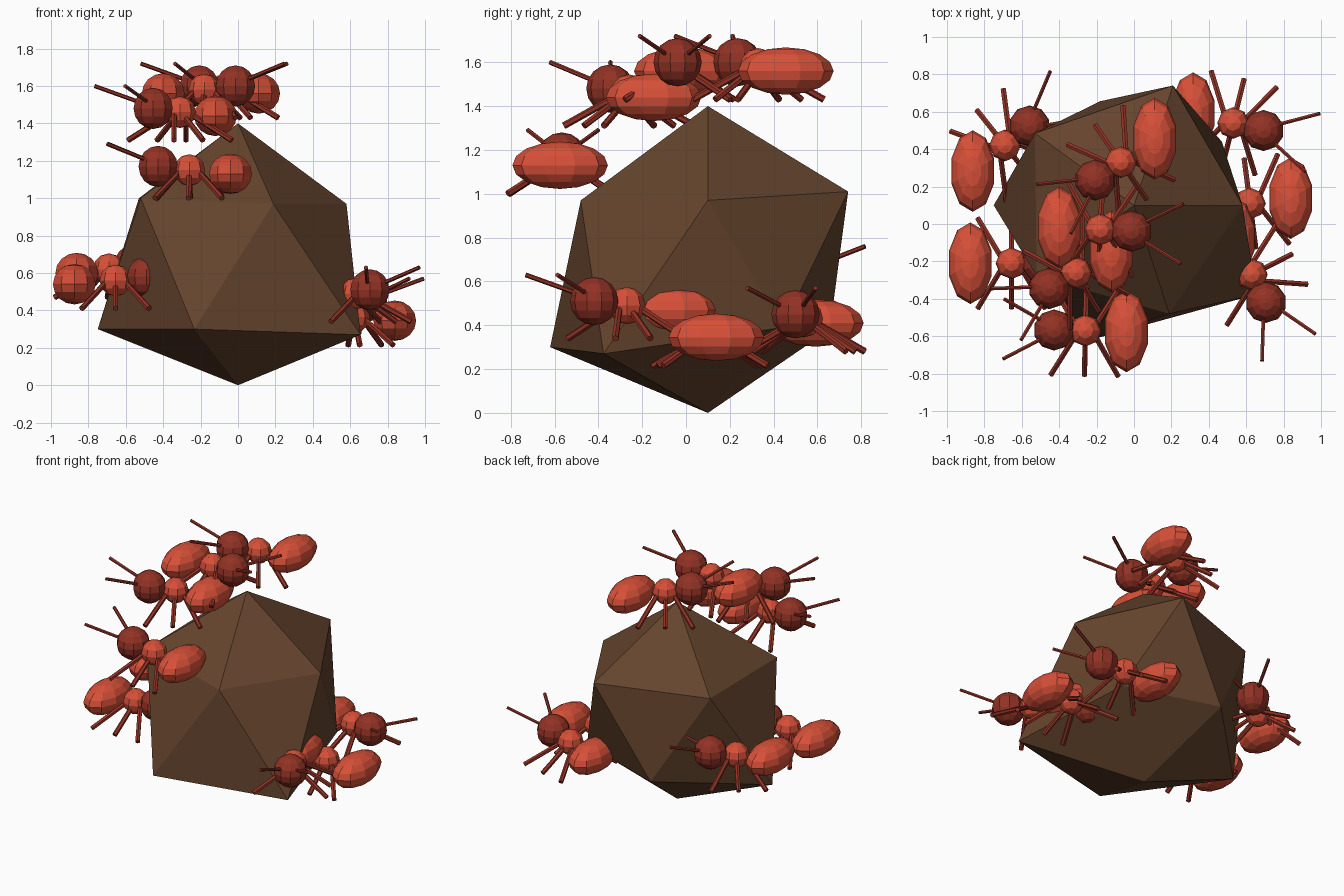
import bpy, bmesh
from math import cos, sin, radians
from mathutils import Vector, Matrix

if "Cube" in bpy.data.objects:
    bpy.data.objects.remove(bpy.data.objects["Cube"])


def material(name, rgb):
    m = bpy.data.materials.new(name)
    m.diffuse_color = (*rgb, 1)
    m.use_nodes = True
    m.node_tree.nodes["Principled BSDF"].inputs["Base Color"].default_value = m.diffuse_color
    return m


EARTH = material("earth", (0.13, 0.058, 0.026))
RED = material("red", (0.68, 0.08, 0.04))
DARK = material("dark_red", (0.29, 0.032, 0.018))


def finish(bm, name, mat):
    bmesh.ops.recalc_face_normals(bm, faces=bm.faces)
    me = bpy.data.meshes.new(name)
    bm.to_mesh(me)
    bm.free()
    me.materials.append(mat)
    ob = bpy.data.objects.new(name, me)
    bpy.context.collection.objects.link(ob)
    return ob


def ball(name, loc, size, mat, seg, rings):
    bm = bmesh.new()
    bmesh.ops.create_uvsphere(bm, u_segments=seg, v_segments=rings, radius=1,
                              matrix=Matrix.LocRotScale(loc, None, Vector(size)))
    return finish(bm, name, mat)


def rods(name, pairs, radius, mat, sides=6):
    bm = bmesh.new()
    for a, b in pairs:
        d = b - a
        m = Matrix.Translation((a + b) / 2) @ d.to_track_quat('Z', 'Y').to_matrix().to_4x4()
        bmesh.ops.create_cone(bm, cap_ends=True, segments=sides, radius1=radius,
                              radius2=radius, depth=d.length, matrix=m)
    return finish(bm, name, mat)


# Uneven twenty-sided lump: two rings of (radius, height) plus two poles
def lump():
    lower = [(.81, .27), (.757, .30), (.75, .30), (.585, .38), (.58, .39)]
    upper = [(.61, .97), (.643, 1.0), (.655, 1.0), (.673, 1.01), (.58, .97)]
    bm = bmesh.new()

    def ring(pts, start):
        out = []
        for i, (r, z) in enumerate(pts):
            a = radians(start - 72 * i)
            out.append(bm.verts.new((r * cos(a), 0.1 + r * sin(a), z)))
        return out

    lo, up = ring(lower, -36), ring(upper, -72)
    bot, top = bm.verts.new((0, 0.1, 0)), bm.verts.new((0, 0.1, 1.4))
    for i in range(5):
        j = (i + 1) % 5
        for f in ((bot, lo[i], lo[j]), (lo[i], lo[j], up[i]),
                  (up[i], up[j], lo[j]), (top, up[i], up[j])):
            bm.faces.new(f)
    finish(bm, "earth_lump", EARTH)


# One ant: thorax position and heading
def ant(n, thorax, heading):
    c = Vector(thorax)
    f = Vector((*heading, 0)).normalized()
    s = Vector((-f.y, f.x, 0))
    up = Vector((0, 0, 1))
    head = c + f * 0.167 + up * 0.02
    ball(f"ant_{n}_thorax", c, (.085, .085, .085), RED, 8, 6)
    ball(f"ant_{n}_head", head, (.11, .11, .11), DARK, 10, 8)
    ball(f"ant_{n}_abdomen", c - f * 0.22 - up * 0.02, (.12, .218, .108), RED, 10, 8)
    legs, feelers = [], []
    for side in (-1, 1):
        for k in (-1, 0, 1):
            legs.append((c + f * 0.06 * k + s * side * 0.04 - up * 0.02,
                         c + f * 0.18 * k + s * side * 0.24 - up * 0.15))
        feelers.append((head + f * 0.05 + s * side * 0.04 + up * 0.03,
                        head + f * 0.27 + s * side * 0.16 + up * 0.12))
    rods(f"ant_{n}_legs", legs, 0.016, DARK)
    rods(f"ant_{n}_antennae", feelers, 0.011, DARK)


lump()
ANTS = [
    ((-.26, -.57, 1.15), (-1, .02)),
    ((-.31, -.26, 1.46), (-.86, -.51)),
    ((-.18, -.03, 1.58), (1, -.05)),
    ((-.07, .33, 1.58), (-.82, -.57)),
    ((-.69, .42, .62), (.78, .62)),
    ((-.655, -.21, .56), (1, 0)),
    ((.53, .54, .43), (.97, -.24)),
    ((.63, -.27, .49), (.45, -.89)),
    ((.62, .11, .365), (-1, -.13)),
]
for n, (pos, heading) in enumerate(ANTS, 1):
    ant(n, pos, heading)
